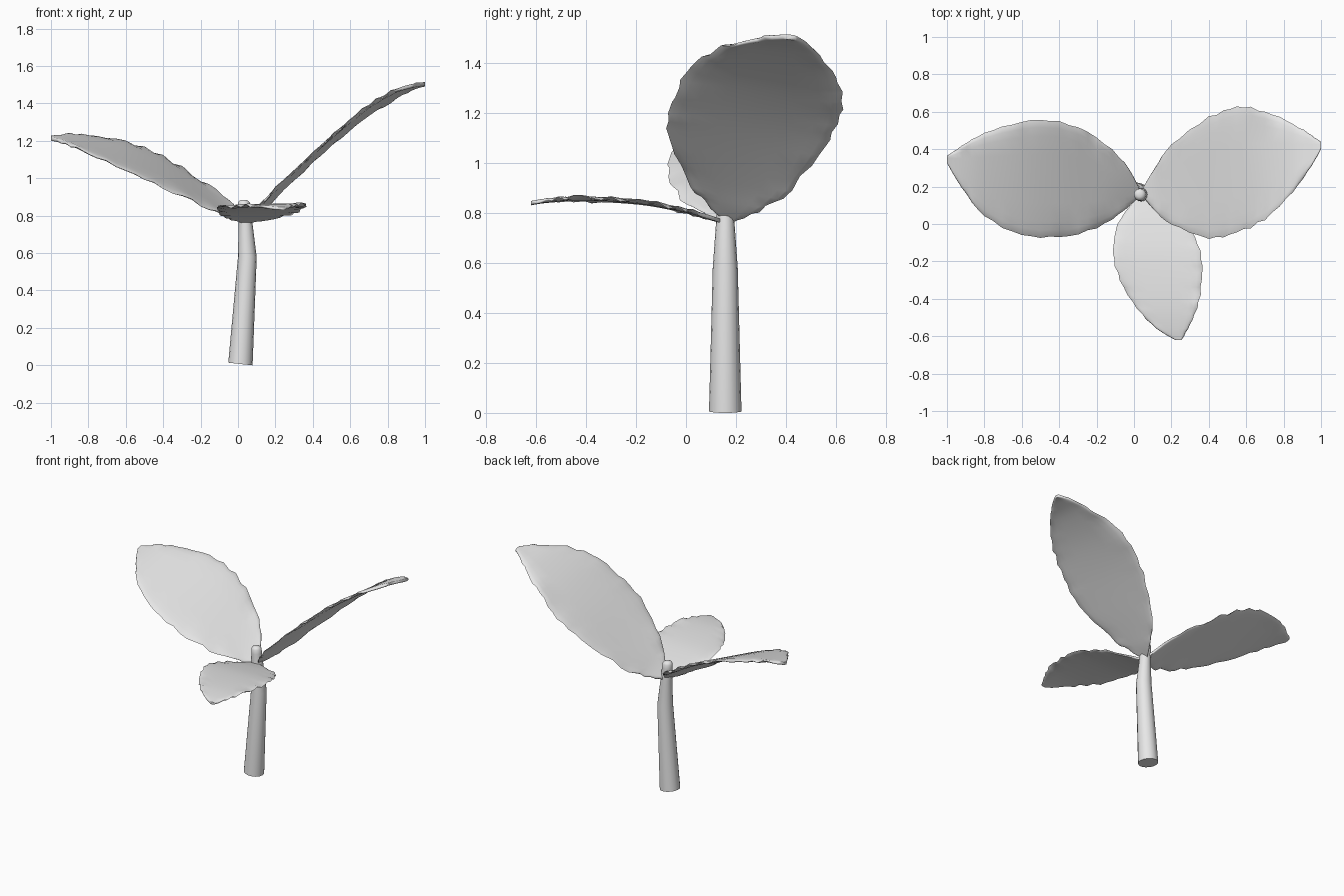
import bpy, bmesh, math, random
from mathutils import Vector

if "Cube" in bpy.data.objects:
    bpy.data.objects.remove(bpy.data.objects["Cube"])

random.seed(4)
grey = bpy.data.materials.new("plain_grey")
grey.diffuse_color = (0.8, 0.8, 0.8, 1)
grey.use_nodes = True
grey.node_tree.nodes["Principled BSDF"].inputs["Base Color"].default_value = grey.diffuse_color


def finish(name, bm, angle):
    me = bpy.data.meshes.new(name)
    bmesh.ops.recalc_face_normals(bm, faces=bm.faces[:])
    bm.to_mesh(me)
    bm.free()
    me.materials.append(grey)
    ob = bpy.data.objects.new(name, me)
    bpy.context.collection.objects.link(ob)
    bpy.ops.object.select_all(action='DESELECT')
    ob.select_set(True)
    bpy.context.view_layer.objects.active = ob
    bpy.ops.object.shade_smooth_by_angle(angle=math.radians(angle))
    return ob


def smooth_rows(rows, steps):
    """Catmull-Rom interpolation through the leaf stations."""
    pts = [Vector(r) for r in rows]
    out = []
    for i in range(len(pts) - 1):
        p0, p1, p2 = pts[max(i - 1, 0)], pts[i], pts[i + 1]
        p3 = pts[min(i + 2, len(pts) - 1)]
        for k in range(steps):
            t = k / steps
            out.append(0.5 * (2 * p1 + (p2 - p0) * t
                              + (2 * p0 - 5 * p1 + 4 * p2 - p3) * t * t
                              + (3 * p1 - p0 - 3 * p2 + p3) * t ** 3))
    return out + [pts[-1]]


# Leaf: thin closed blade through stations (along, low side, high side,
# z low, z high), with a rounded ragged rim
ACROSS = (-1, -0.95, -0.86, -0.7, -0.4, 0, 0.4, 0.7, 0.86, 0.95, 1)
N = len(ACROSS)


def leaf(name, stations, along_y=False, thick=0.02):
    bm = bmesh.new()
    loops = []
    for i, (a, lo, hi, zlo, zhi) in enumerate(smooth_rows(stations, 4)):
        width = hi - lo
        rag = {s: ((i % 2) * 0.02 + random.uniform(0, 0.035),
                   random.uniform(-0.012, 0.012) * min(1, width / 0.3))
               for s in (-1, 1)}
        top, under = [], []
        for t in ACROSS:
            inset, lift = rag[1 if t > 0 else -1]
            rim = max(0, (abs(t) - 0.7) / 0.3)
            tt = t * (1 - inset * rim)
            c = lo + width * (tt + 1) / 2
            z = zlo + (zhi - zlo) * (tt + 1) / 2 + lift * rim
            half = thick / 2 * math.sqrt(max(0, 1 - rim * rim))
            for side, lst in ((1, top), (-1, under)):
                if side < 0 and abs(t) == 1:
                    continue
                zz = z + side * half
                lst.append(bm.verts.new((c, a, zz) if along_y else (a, c, zz)))
        loops.append(top + under[::-1])
    for r0, r1 in zip(loops, loops[1:]):
        for j in range(len(r0)):
            n = (j + 1) % len(r0)
            bm.faces.new((r0[j], r1[j], r1[n], r0[n]))
    bm.faces.new(loops[0])
    bm.faces.new(loops[-1])
    finish(name, bm, 75)


leaf("right_leaf", [
    (0.045, 0.15, 0.19, 0.775, 0.77),
    (0.11, 0.07, 0.30, 0.85, 0.81),
    (0.20, -0.01, 0.43, 0.945, 0.895),
    (0.40, -0.08, 0.58, 1.135, 1.09),
    (0.55, -0.055, 0.63, 1.27, 1.22),
    (0.70, 0.02, 0.61, 1.39, 1.335),
    (0.85, 0.17, 0.54, 1.475, 1.435),
    (0.95, 0.31, 0.475, 1.50, 1.485),
    (1.00, 0.40, 0.44, 1.505, 1.50)])

leaf("left_leaf", [
    (0.03, 0.15, 0.19, 0.77, 0.79),
    (-0.05, 0.07, 0.33, 0.79, 0.88),
    (-0.20, -0.03, 0.47, 0.86, 0.99),
    (-0.40, -0.08, 0.56, 0.95, 1.12),
    (-0.60, -0.065, 0.555, 1.04, 1.20),
    (-0.80, 0.04, 0.495, 1.13, 1.235),
    (-0.92, 0.19, 0.42, 1.185, 1.23),
    (-1.00, 0.325, 0.365, 1.21, 1.22)])

leaf("front_leaf", [
    (0.145, 0.02, 0.05, 0.765, 0.765),
    (0.09, -0.03, 0.17, 0.78, 0.785),
    (0.00, -0.09, 0.295, 0.805, 0.81),
    (-0.15, -0.12, 0.36, 0.835, 0.84),
    (-0.30, -0.08, 0.37, 0.848, 0.855),
    (-0.45, 0.01, 0.34, 0.853, 0.858),
    (-0.56, 0.12, 0.29, 0.847, 0.85),
    (-0.62, 0.22, 0.255, 0.838, 0.84)], along_y=True, thick=0.016)

# Stem: tapered rings bending once, rounded bud on top; (x, z, radius, tilt)
SIDES = 16
bm = bmesh.new()
rings = []
for x, z, r, tilt in [(0.013, 0.007, 0.065, -0.11), (0.05, 0.58, 0.05, -0.03),
                      (0.04, 0.76, 0.037, 0.05), (0.033, 0.84, 0.034, 0.05),
                      (0.031, 0.868, 0.032, 0.05), (0.03, 0.88, 0.024, 0.03),
                      (0.03, 0.885, 0.012, 0.0)]:
    ring = []
    for k in range(SIDES):
        a = 2 * math.pi * k / SIDES
        ring.append(bm.verts.new((x + r * math.cos(a), 0.157 + r * math.sin(a),
                                  z + tilt * r * math.cos(a))))
    rings.append(ring)
for r0, r1 in zip(rings, rings[1:]):
    for k in range(SIDES):
        n = (k + 1) % SIDES
        bm.faces.new((r0[k], r0[n], r1[n], r1[k]))
bm.faces.new(rings[0][::-1])
bm.faces.new(rings[-1])
finish("stem", bm, 50)
